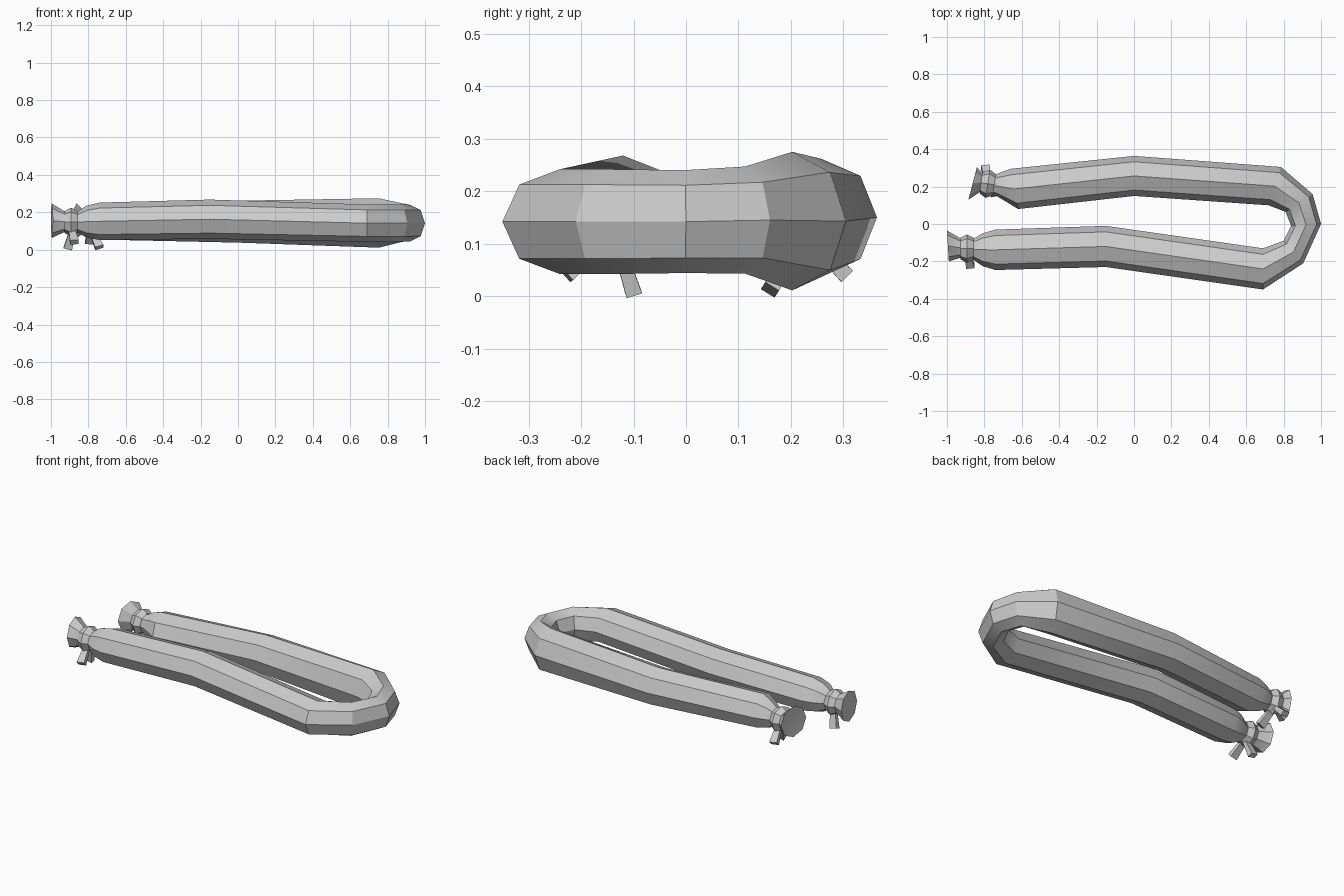
import bpy, bmesh, math
from mathutils import Vector

old = bpy.data.objects.get("Cube")
if old:
    bpy.data.objects.remove(old, do_unlink=True)

grey = bpy.data.materials.new("plain_grey")
grey.use_nodes = True
colour = (0.6, 0.6, 0.6, 1)
grey.diffuse_color = colour
grey.node_tree.nodes["Principled BSDF"].inputs["Base Color"].default_value = colour


def finish(name, bm):
    bmesh.ops.recalc_face_normals(bm, faces=bm.faces)
    mesh = bpy.data.meshes.new(name)
    bm.to_mesh(mesh)
    bm.free()
    mesh.materials.append(grey)
    obj = bpy.data.objects.new(name, mesh)
    bpy.context.collection.objects.link(obj)
    bpy.ops.object.select_all(action='DESELECT')
    obj.select_set(True)
    bpy.context.view_layer.objects.active = obj
    bpy.ops.object.shade_smooth_by_angle(angle=math.radians(30))
    return obj


def loft(name, sections, dent=None):
    """Eight-sided skin through (outer point, inner point, height, radius)."""
    bm = bmesh.new()
    rings = []
    for outer, inner, z, rv in sections:
        o, i = Vector((*outer, z)), Vector((*inner, z))
        centre, half = (o + i) / 2, (o - i) / 2
        rings.append([bm.verts.new(centre + half * math.cos(k * math.pi / 4)
                                   + Vector((0, 0, rv * math.sin(k * math.pi / 4))))
                      for k in range(8)])
    for a, b in zip(rings, rings[1:]):
        for k in range(8):
            n = (k + 1) % 8
            bm.faces.new((a[k], a[n], b[n], b[k]))
    # fan caps, slightly hollow
    for ring, nxt in ((rings[0], rings[1]), (rings[-1], rings[-2])):
        mid = sum((v.co for v in ring), Vector()) / 8
        inside = sum((v.co for v in nxt), Vector()) / 8
        tip = bm.verts.new(mid.lerp(inside, 0.15))
        for k in range(8):
            bm.faces.new((ring[k], ring[(k + 1) % 8], tip))
    return finish(name, bm)


# Bent body with pinched necks and flared ends
loft("sausage_body", [
    ((-.99, -.2), (-1, -.035), .155, .092),
    ((-.925, -.18), (-.93, -.075), .15, .055),
    ((-.86, -.19), (-.86, -.08), .148, .055),
    ((-.81, -.225), (-.81, -.05), .15, .085),
    ((-.74, -.246), (-.74, -.03), .152, .1),
    ((-.15, -.23), (-.15, -.01), .163, .105),
    ((.69, -.35), (.69, -.13), .142, .1),
    ((.905, -.21), (.8, -.09), .142, .1),
    ((1, 0), (.84, -.01), .142, .098),
    ((.955, .16), (.81, .065), .145, .102),
    ((.785, .305), (.72, .1), .143, .132),
    ((0, .364), (0, .15), .15, .112),
    ((-.66, .295), (-.62, .08), .152, .1),
    ((-.715, .275), (-.685, .12), .15, .08),
    ((-.75, .26), (-.735, .15), .148, .055),
    ((-.81, .275), (-.825, .17), .15, .055),
    ((-.84, .305), (-.885, .13), .155, .092),
])


def tie_band(name, centre, angle):
    """Ridged band wrapped around a neck."""
    along = Vector((math.cos(angle), math.sin(angle)))
    side = Vector((-along.y, along.x))
    c = Vector(centre[:2])
    loft(name, [(c + along * t + side * r, c + along * t - side * r, centre[2], r)
                for t, r in ((-.035, .058), (0, .076), (.035, .058))])


def tie_end(name, start, end, width=.042, depth=.028):
    """Short flat string end hanging from a band."""
    a, b = Vector(start), Vector(end)
    d = (b - a).normalized()
    u = d.cross(Vector((1, 0, 0))).normalized()
    w = d.cross(u)
    bm = bmesh.new()
    rings = [[bm.verts.new(p + u * su * depth * s / 2 + w * sw * width * s / 2)
              for su, sw in ((1, 1), (-1, 1), (-1, -1), (1, -1))]
             for p, s in ((a, .75), (b, 1.1))]
    for k in range(4):
        n = (k + 1) % 4
        bm.faces.new((rings[0][k], rings[0][n], rings[1][n], rings[1][k]))
    for ring in rings:
        bm.faces.new(ring)
    finish(name, bm)


front = (-.893, -.132, .148)
back = (-.782, .215, .148)
tie_band("front_tie_band", front, 0)
tie_band("back_tie_band", back, -.15)
tie_end("front_tie_end_long", (-.885, -.13, .1), (-.91, -.1, .006))
tie_end("front_tie_end_short", (-.89, -.15, .11), (-.875, -.228, .04))
tie_end("back_tie_end_long", (-.78, .215, .1), (-.742, .16, .012))
tie_end("back_tie_end_short", (-.78, .235, .11), (-.795, .305, .04))
